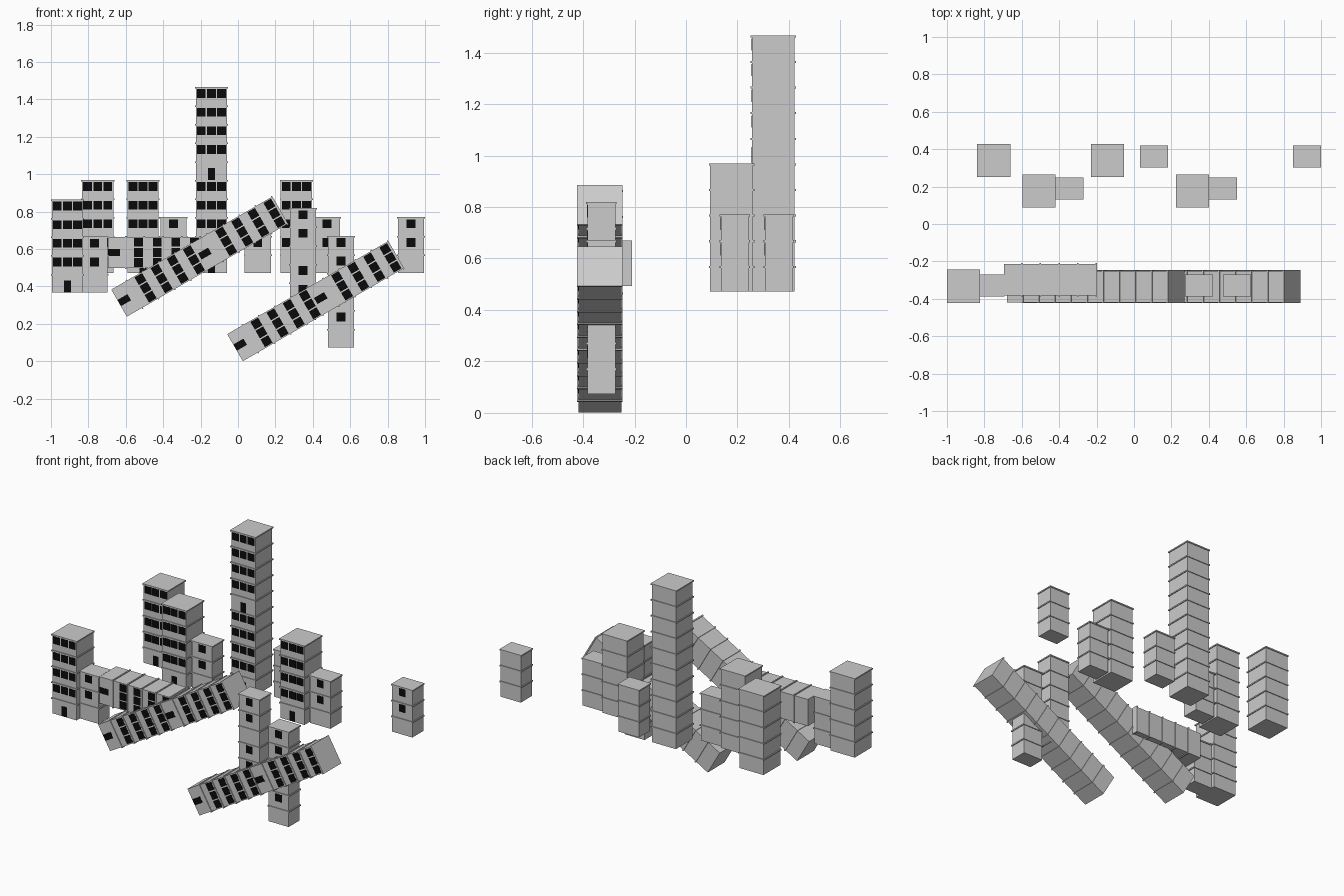
import bpy, bmesh
from math import radians
from mathutils import Matrix, Vector

if "Cube" in bpy.data.objects:
    bpy.data.objects.remove(bpy.data.objects["Cube"])

FLOOR = 0.0995   # storey height
LEDGE = 0.008    # thickness of the projecting ledge on top of every storey

black = bpy.data.materials.new("dark_glass")
black.diffuse_color = (0.003, 0.003, 0.003, 1)
black.use_nodes = True
black.node_tree.nodes["Principled BSDF"].inputs["Base Color"].default_value = black.diffuse_color


def boxes_mesh(name, boxes, material=None):
    """One mesh out of boxes given as (centre, size)."""
    bm = bmesh.new()
    for centre, size in boxes:
        m = Matrix.Translation(centre) @ Matrix.Diagonal((*size, 1))
        bmesh.ops.create_cube(bm, size=1, matrix=m)
    me = bpy.data.meshes.new(name)
    bm.to_mesh(me)
    bm.free()
    if material:
        me.materials.append(material)
    return me


def tower_meshes(name, floors, body, ledge, window_xs, door):
    """Body, ledges and front openings of a tower standing on its origin."""
    h = floors * FLOOR
    walls = [((0, 0, h / 2 - 0.001), (*body, h - 0.002))]
    ledges = [((0, 0, (i + 1) * FLOOR - LEDGE / 2), (*ledge, LEDGE))
              for i in range(floors)]
    front = -body[1] / 2
    openings = [((x, front, i * FLOOR + 0.064), (0.047, 0.002, 0.047))
                for i in range(1, floors) for x in window_xs]
    if door:
        openings.append(((0, front, 0.032), (0.038, 0.002, 0.062)))
    return [boxes_mesh(name + "_walls", walls),
            boxes_mesh(name + "_ledges", ledges),
            boxes_mesh(name + "_windows", openings, black)]


wide = tower_meshes("wide_tower", 5, (0.167, 0.167), (0.177, 0.177),
                    (-0.054, 0, 0.054), True)
slim = tower_meshes("slim_tower", 3, (0.14, 0.109), (0.15, 0.119), (0,), False)


def place(kind, floors, x, y, z, tilt=0, stack=1):
    """Place a tower (or a stack of them), tilted towards +x."""
    rot = Matrix.Rotation(radians(tilt), 4, 'Y')
    for i in range(stack):
        up = rot @ Vector((0, 0, i * floors * FLOOR))
        for me in kind:
            ob = bpy.data.objects.new(me.name, me)
            ob.matrix_world = Matrix.Translation(Vector((x, y, z)) + up) @ rot
            bpy.context.collection.objects.link(ob)


# Wide five-storey towers
for x, y, z, tilt, stack in [
    (-0.912, -0.333, 0.368, 0, 1),   # front left
    (-0.75, 0.339, 0.472, 0, 1),     # back row
    (-0.508, 0.177, 0.472, 0, 1),
    (-0.142, 0.339, 0.472, 0, 2),    # tallest
    (0.312, 0.177, 0.472, 0, 1),
    (-0.695, -0.298, 0.582, 90, 1),  # lying bridge
    (-0.636, -0.335, 0.311, 60, 2),  # slanting ramps
    (-0.016, -0.335, 0.073, 60, 2),
]:
    place(wide, 5, x, y, z, tilt, stack)

# Slim three-storey towers
for x, y, z, stack in [
    (-0.768, -0.329, 0.368, 1),
    (-0.345, 0.19, 0.472, 1),
    (0.106, 0.361, 0.472, 1),
    (0.476, 0.19, 0.472, 1),
    (0.925, 0.361, 0.472, 1),
    (0.347, -0.329, 0.222, 2),       # pillars behind the lower ramp
    (0.55, -0.329, 0.074, 2),
]:
    place(slim, 3, x, y, z, 0, stack)
